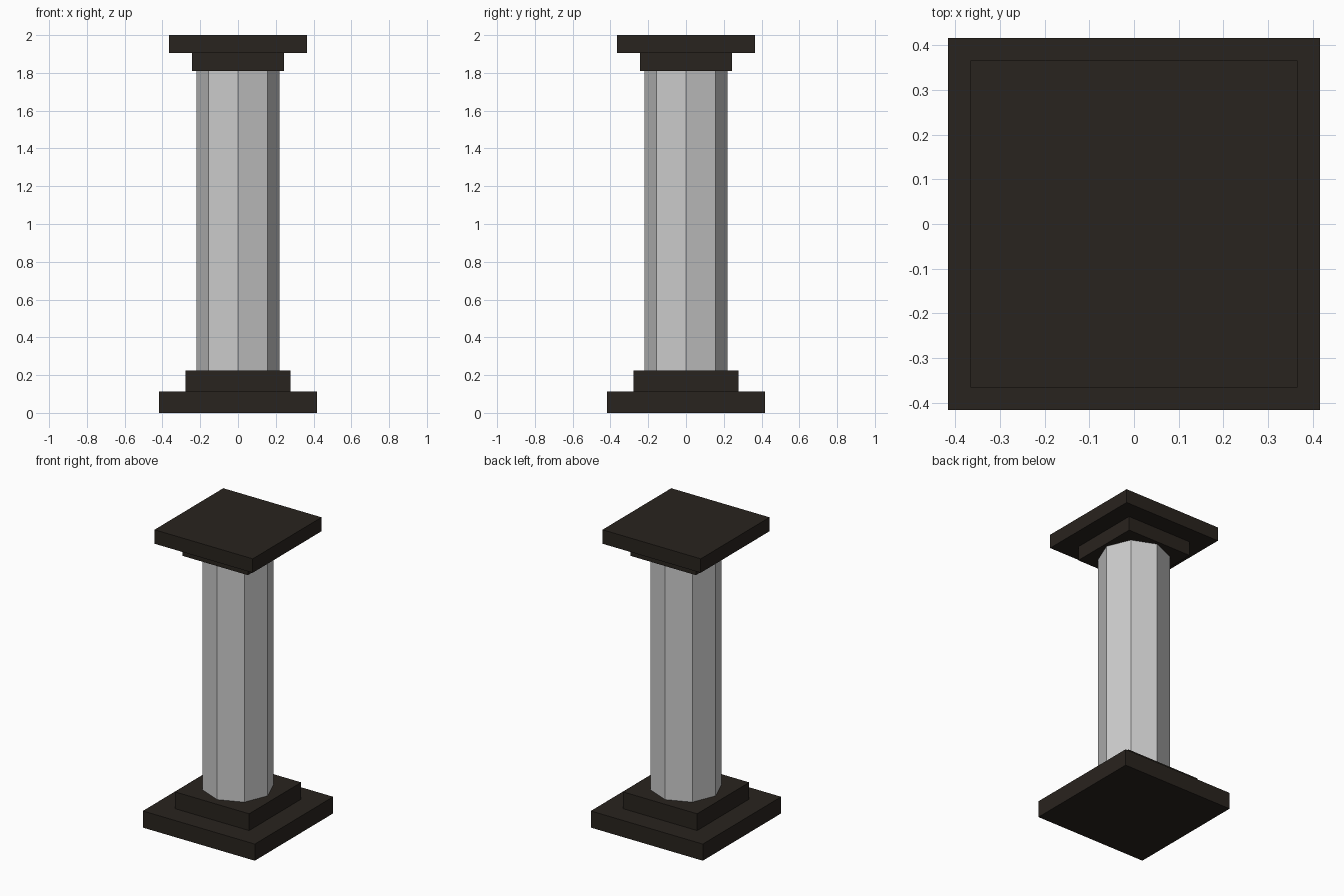
import bpy

if "Cube" in bpy.data.objects:
    bpy.data.objects.remove(bpy.data.objects["Cube"])

dark = bpy.data.materials.new("dark_stone")
dark.diffuse_color = (0.022, 0.017, 0.013, 1)
dark.use_nodes = True
dark.node_tree.nodes["Principled BSDF"].inputs["Base Color"].default_value = dark.diffuse_color


def slab(name, half, z0, z1):
    bpy.ops.mesh.primitive_cube_add(size=1, location=(0, 0, (z0 + z1) / 2))
    ob = bpy.context.object
    ob.name = name
    ob.scale = (2 * half, 2 * half, z1 - z0)
    bpy.ops.object.transform_apply(location=False, rotation=False, scale=True)
    ob.data.materials.append(dark)


# Stepped base
slab("base_plinth", 0.417, 0.0, 0.112)
slab("base_step", 0.277, 0.112, 0.225)

# Octagonal shaft, corners on the x and y axes
bpy.ops.mesh.primitive_cylinder_add(vertices=8, radius=0.221, depth=1.81 - 0.225,
                                    location=(0, 0, (1.81 + 0.225) / 2))
bpy.context.object.name = "shaft"

# Stepped capital
slab("capital_step", 0.243, 1.81, 1.906)
slab("capital_top", 0.366, 1.906, 2.0)
